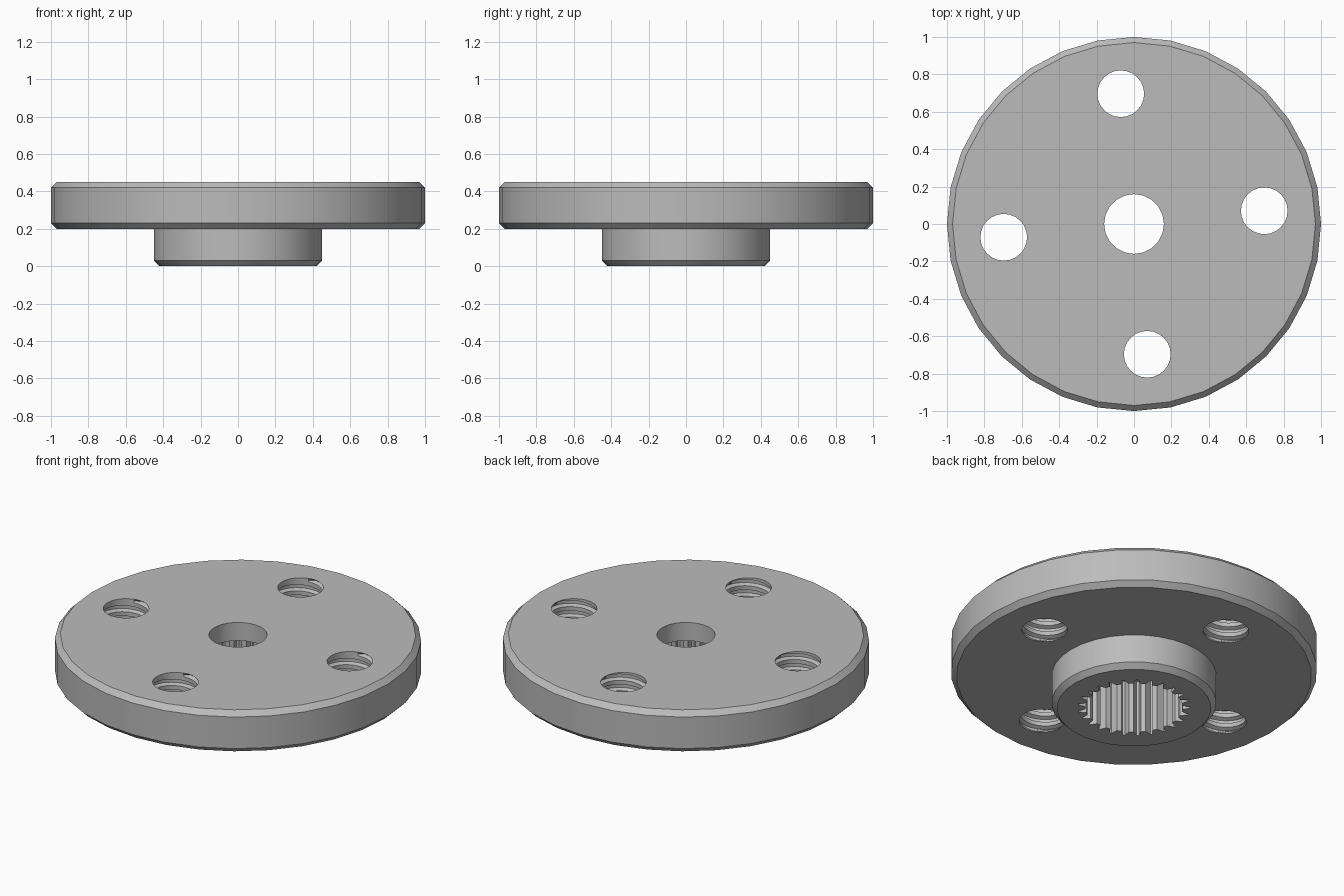
import bpy, bmesh, math

cube = bpy.data.objects.get("Cube")
if cube:
    bpy.data.objects.remove(cube)

metal = bpy.data.materials.new("grey_metal")
metal.use_nodes = True
GREY = (0.5, 0.5, 0.5, 1)
metal.diffuse_color = GREY
metal.node_tree.nodes["Principled BSDF"].inputs["Base Color"].default_value = GREY


def make_object(name, bm):
    bmesh.ops.recalc_face_normals(bm, faces=bm.faces)
    mesh = bpy.data.meshes.new(name)
    bm.to_mesh(mesh)
    bm.free()
    mesh.materials.append(metal)
    obj = bpy.data.objects.new(name, mesh)
    bpy.context.collection.objects.link(obj)
    return obj


def stack_rings(name, rings):
    """Skin a solid through rings of points, closing both ends."""
    bm = bmesh.new()
    loops = [[bm.verts.new(p) for p in ring] for ring in rings]
    n = len(loops[0])
    for low, high in zip(loops, loops[1:]):
        for i in range(n):
            j = (i + 1) % n
            bm.faces.new((low[i], low[j], high[j], high[i]))
    bm.faces.new(loops[0])
    bm.faces.new(loops[-1])
    return make_object(name, bm)


def circle(radius, z, n):
    return [(radius * math.cos(math.tau * i / n),
             radius * math.sin(math.tau * i / n), z) for i in range(n)]


def spline_ring(z, teeth=25, tip=0.265, root=0.305):
    """Toothed outline: flat tips, narrow roots."""
    ring = []
    for i in range(teeth):
        for phase, r in ((0, tip), (0.4, tip), (0.62, root), (0.78, root)):
            a = math.tau * (i + phase) / teeth
            ring.append((r * math.cos(a), r * math.sin(a), z))
    return ring


def thread_cutter(name, x, y, low, high, radius=0.125, depth=0.022, pitch=0.062, n=24):
    """Solid plug whose wall carries a helical groove."""
    cycle = ((0, 0), (0.4, 0), (0.55, 1), (0.85, 1))
    turns = math.ceil((high - low) / pitch) + 2
    bm = bmesh.new()
    columns = []
    for i in range(n + 1):
        a = math.tau * i / n
        column = []
        for k in range(-2, turns):
            for phase, groove in cycle:
                z = low + pitch * (k + phase + i / n)
                inside = low + 0.012 < z < high - 0.012
                r = radius + (depth * groove if inside else 0)
                z = min(max(z, low), high)
                column.append(bm.verts.new((x + r * math.cos(a), y + r * math.sin(a), z)))
        columns.append(column)
    for left, right in zip(columns, columns[1:]):
        for j in range(len(left) - 1):
            bm.faces.new((left[j], right[j], right[j + 1], left[j + 1]))
    bmesh.ops.remove_doubles(bm, verts=bm.verts, dist=0.0005)
    # extend past both faces of the disc and close the ends
    for z, shift in ((low, -0.05), (high, 0.05)):
        rim = [e for e in bm.edges if e.is_boundary
               and all(abs(v.co.z - z) < 0.001 for v in e.verts)]
        new = bmesh.ops.extrude_edge_only(bm, edges=rim)["geom"]
        for v in new:
            if isinstance(v, bmesh.types.BMVert):
                v.co.z += shift
        bmesh.ops.contextual_create(bm, geom=[e for e in new if isinstance(e, bmesh.types.BMEdge)])
    return make_object(name, bm)


# Chamfered disc with the hub below it
profile = ((0.42, 0), (0.45, 0.03), (0.45, 0.2), (0.97, 0.2),
           (1, 0.23), (1, 0.42), (0.97, 0.45))
horn = stack_rings("round_horn", [circle(r, z, 32) for r, z in profile])

# Toothed socket from below and plain screw hole from above
cutters = [
    stack_rings("socket_cutter", [spline_ring(-0.1), spline_ring(0.34)]),
    stack_rings("screw_hole_cutter", [circle(0.16, 0.3, 20), circle(0.16, 0.6, 20)]),
]

# Four threaded mounting holes, turned slightly off the axes
for q in range(4):
    a = math.radians(5.8 + 90 * q)
    cutters.append(thread_cutter("thread_cutter", 0.7 * math.cos(a), 0.7 * math.sin(a), 0.2, 0.45))

for cutter in cutters:
    cut = horn.modifiers.new(cutter.name, "BOOLEAN")
    cut.operation = "DIFFERENCE"
    cut.solver = "EXACT"
    cut.object = cutter

bpy.context.view_layer.objects.active = horn
for mod in [m.name for m in horn.modifiers]:
    bpy.ops.object.modifier_apply(modifier=mod)
for cutter in cutters:
    bpy.data.objects.remove(cutter)

bpy.ops.object.select_all(action="DESELECT")
horn.select_set(True)
bpy.ops.object.shade_smooth_by_angle(angle=math.radians(30))
